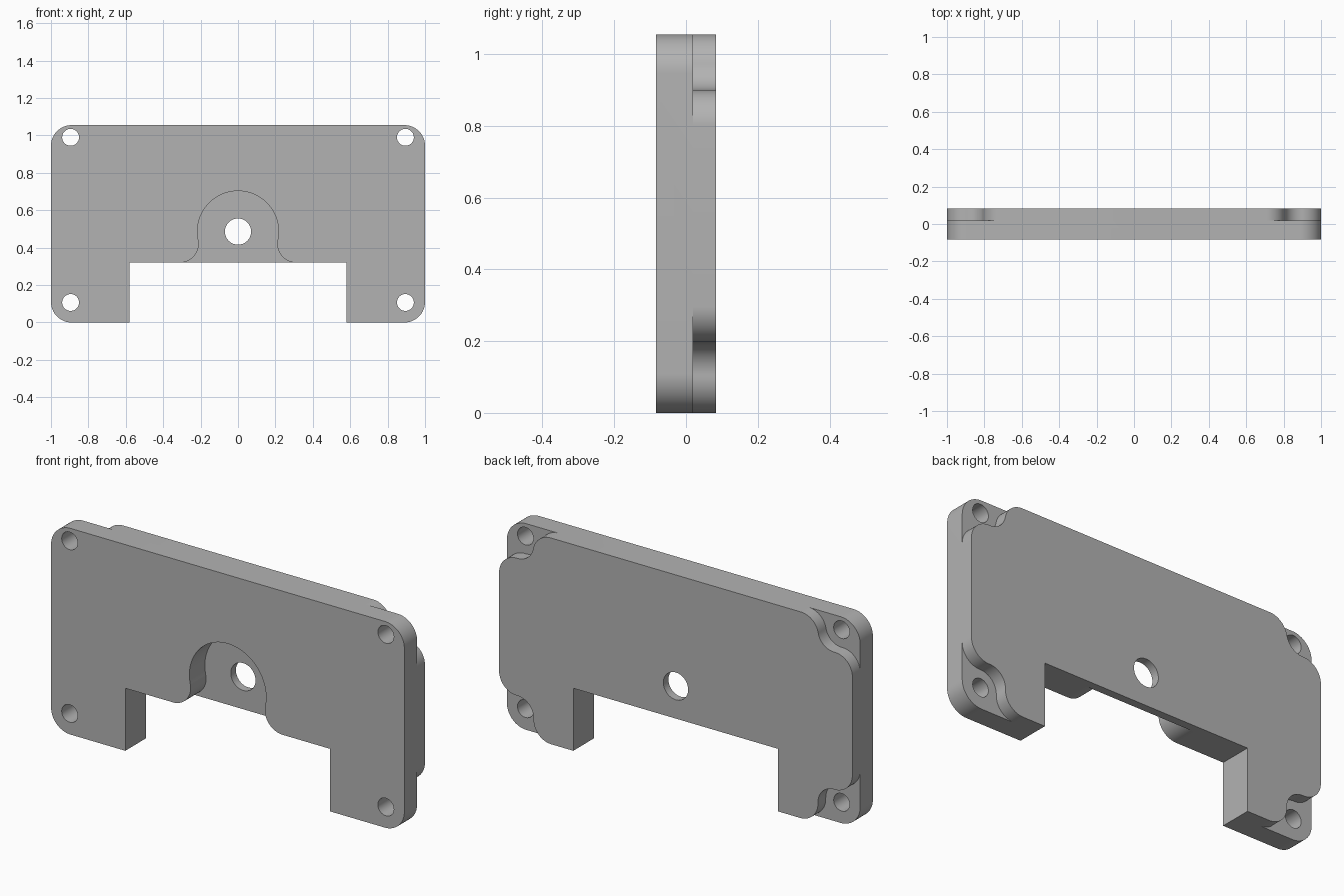
import bpy, bmesh
from math import atan2, cos, sin, pi, sqrt, radians

cube = bpy.data.objects.get("Cube")
if cube:
    bpy.data.objects.remove(cube)

HEIGHT = 1.055
HALF = 0.083          # half thickness
STEP = 0.02           # depth where the corner pockets start
FLOOR = 0.042         # depth of the front recess floor
HOLE_X, HOLE_IN = 0.895, 0.105
SLOT_X, SLOT_Z = 0.58, 0.32

grey = bpy.data.materials.new("plain grey")
grey.use_nodes = True
colour = (0.45, 0.45, 0.45, 1)
grey.diffuse_color = colour
grey.node_tree.nodes["Principled BSDF"].inputs["Base Color"].default_value = colour


def arc(c, r, a0, a1, n=16):
    """Points on a circle from angle a0 the short way round to a1."""
    sweep = (a1 - a0 + pi) % (2 * pi) - pi
    return [(c[0] + r * cos(a0 + sweep * i / n), c[1] + r * sin(a0 + sweep * i / n))
            for i in range(n + 1)]


def circle(c, r, n=48):
    return [(c[0] + r * cos(2 * pi * i / n), c[1] + r * sin(2 * pi * i / n)) for i in range(n)]


def towards(a, b):
    return atan2(b[1] - a[1], b[0] - a[0])


def prism(name, outline, y0, y1):
    """Extrude an x-z outline along y."""
    bm = bmesh.new()
    face = bm.faces.new([bm.verts.new((x, y0, z)) for x, z in outline])
    out = bmesh.ops.extrude_face_region(bm, geom=[face])
    moved = [v for v in out["geom"] if isinstance(v, bmesh.types.BMVert)]
    bmesh.ops.translate(bm, verts=moved, vec=(0, y1 - y0, 0))
    bmesh.ops.remove_doubles(bm, verts=bm.verts, dist=1e-5)
    bmesh.ops.recalc_face_normals(bm, faces=bm.faces)
    mesh = bpy.data.meshes.new(name)
    bm.to_mesh(mesh)
    bm.free()
    obj = bpy.data.objects.new(name, mesh)
    obj.data.materials.append(grey)
    bpy.context.collection.objects.link(obj)
    return obj


# Plate: rounded outer corners, rectangular slot in the lower edge
rad = 0.11
right = ([(SLOT_X, SLOT_Z), (SLOT_X, 0)]
         + arc((1 - rad, rad), rad, -pi / 2, 0)
         + arc((1 - rad, HEIGHT - rad), rad, 0, pi / 2))
plate = prism("cover_plate", right + [(-x, z) for x, z in reversed(right)], -HALF, HALF)

cutters = []

# Corner pockets on the back, and the screw holes through them
boss, fillet = 0.09, 0.1
reach = boss + fillet
for sx in (-1, 1):
    for top, inset in ((True, 0.065), (False, 0.107)):
        # u and v run inward from the side edge and the top or bottom edge
        h = (HOLE_IN, inset)
        a = (h[0] + sqrt(reach ** 2 - (inset - fillet) ** 2), fillet)
        b = (fillet, inset + sqrt(reach ** 2 - (HOLE_IN - fillet) ** 2))
        path = (arc(a, fillet, -pi / 2, towards(a, h))
                + arc(h, boss, towards(h, a), towards(h, b))[1:]
                + arc(b, fillet, towards(b, h), pi)[1:]
                + [(-0.2, b[1]), (-0.2, -0.2), (a[0], -0.2)])
        place = [(sx * (1 - u), HEIGHT - v if top else v) for u, v in path]
        cutters.append(prism("pocket_cutter", place, STEP, 0.3))
        z = HEIGHT - inset if top else inset
        cutters.append(prism("screw_cutter", circle((sx * HOLE_X, z), 0.045), -0.3, 0.3))

# Front recess: round head flaring into the slot edge
centre, head, flare = (0, 0.486), 0.217, 0.1
fz = SLOT_Z + flare
f = (sqrt((head + flare) ** 2 - (centre[1] - fz) ** 2), fz)
side = ([(f[0], 0.2)] + arc(f, flare, -pi / 2, towards(f, centre))
        + arc(centre, head, towards(centre, f), pi / 2, 32)[1:])
cutters.append(prism("recess_cutter", side + [(-x, z) for x, z in reversed(side[:-1])], -0.3, FLOOR))

# Shaft hole through the recess floor
cutters.append(prism("shaft_cutter", circle(centre, 0.07), -0.3, 0.3))

bpy.ops.object.select_all(action="DESELECT")
bpy.context.view_layer.objects.active = plate
plate.select_set(True)
for cutter in cutters:
    cutter.hide_render = True
    mod = plate.modifiers.new("cut", "BOOLEAN")
    mod.operation = "DIFFERENCE"
    mod.solver = "EXACT"
    mod.object = cutter
    bpy.ops.object.modifier_apply(modifier=mod.name)
    bpy.data.objects.remove(cutter)

bpy.ops.object.shade_smooth_by_angle(angle=radians(30))
